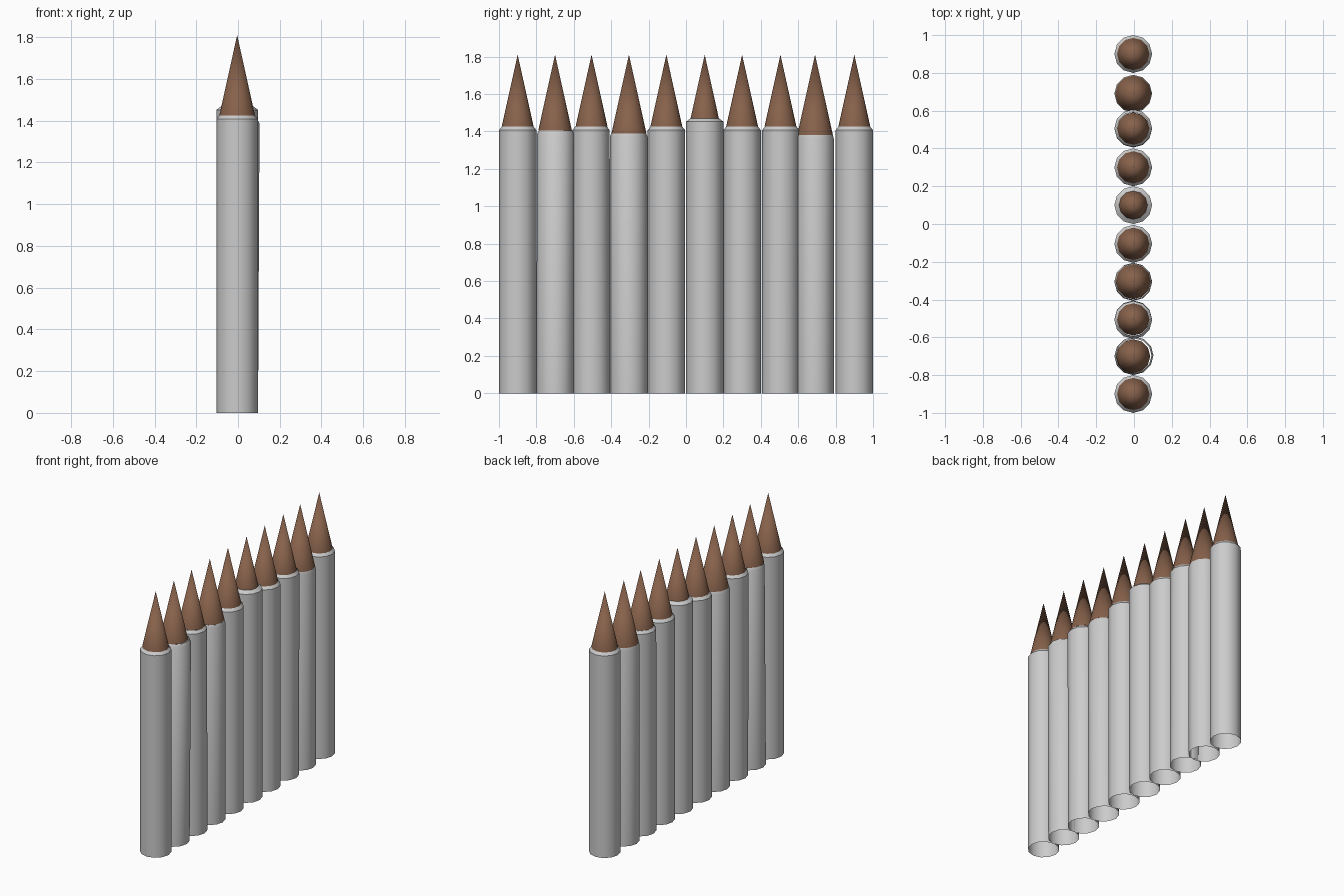
import bpy, bmesh, math

if "Cube" in bpy.data.objects:
    bpy.data.objects.remove(bpy.data.objects["Cube"])

SIDES = 12
CX = -0.004
TIP_Z = 1.81

wood = bpy.data.materials.new("sharpened_wood")
wood.diffuse_color = (0.24, 0.12, 0.07, 1)
wood.use_nodes = True
wood.node_tree.nodes["Principled BSDF"].inputs["Base Color"].default_value = wood.diffuse_color

# Each stake: y position, height of the shoulder, (x, y) drift of the top
STAKES = [
    (-0.90, 1.425, 0.0, 0.0), (-0.70, 1.405, 0.007, 0.004),
    (-0.505, 1.425, 0.0, -0.003), (-0.305, 1.39, 0.0, -0.002),
    (-0.105, 1.425, 0.0, 0.0), (0.10, 1.47, 0.0, 0.0),
    (0.30, 1.425, 0.0, 0.0), (0.505, 1.425, 0.0, 0.002),
    (0.69, 1.38, 0.0, 0.0), (0.90, 1.425, 0.0, 0.0),
]


def lathe(name, rings, apex=None, mat=None):
    """Open tube through rings (x, y, z, radius), optionally closed to a point."""
    bm = bmesh.new()
    loops = []
    for x, y, z, r in rings:
        loops.append([bm.verts.new((x + r * math.cos(a), y + r * math.sin(a), z))
                      for a in (2 * math.pi * i / SIDES for i in range(SIDES))])
    for lo, hi in zip(loops, loops[1:]):
        for i in range(SIDES):
            j = (i + 1) % SIDES
            bm.faces.new((lo[i], lo[j], hi[j], hi[i]))
    if apex:
        tip = bm.verts.new(apex)
        for i in range(SIDES):
            bm.faces.new((loops[-1][i], loops[-1][(i + 1) % SIDES], tip))
    for f in bm.faces:
        f.smooth = True
    me = bpy.data.meshes.new(name)
    bm.to_mesh(me)
    bm.free()
    ob = bpy.data.objects.new(name, me)
    bpy.context.collection.objects.link(ob)
    if mat:
        me.materials.append(mat)
    bpy.ops.object.select_all(action='DESELECT')
    ob.select_set(True)
    bpy.context.view_layer.objects.active = ob
    bpy.ops.object.shade_smooth_by_angle(angle=math.radians(35))
    return ob


for n, (y, top, dx, dy) in enumerate(STAKES, 1):
    tx, ty = CX + dx, y + dy
    r = 0.222 * (TIP_Z - top)
    # hollow trunk with a small bevelled shoulder
    lathe(f"stake_trunk_{n}", [(CX, y, 0, 0.1), (tx, ty, top - 0.018, 0.1),
                               (tx, ty, top, r)])
    # sharpened point
    lathe(f"stake_point_{n}", [(CX, y, top, r)], (CX, y, TIP_Z), wood)
